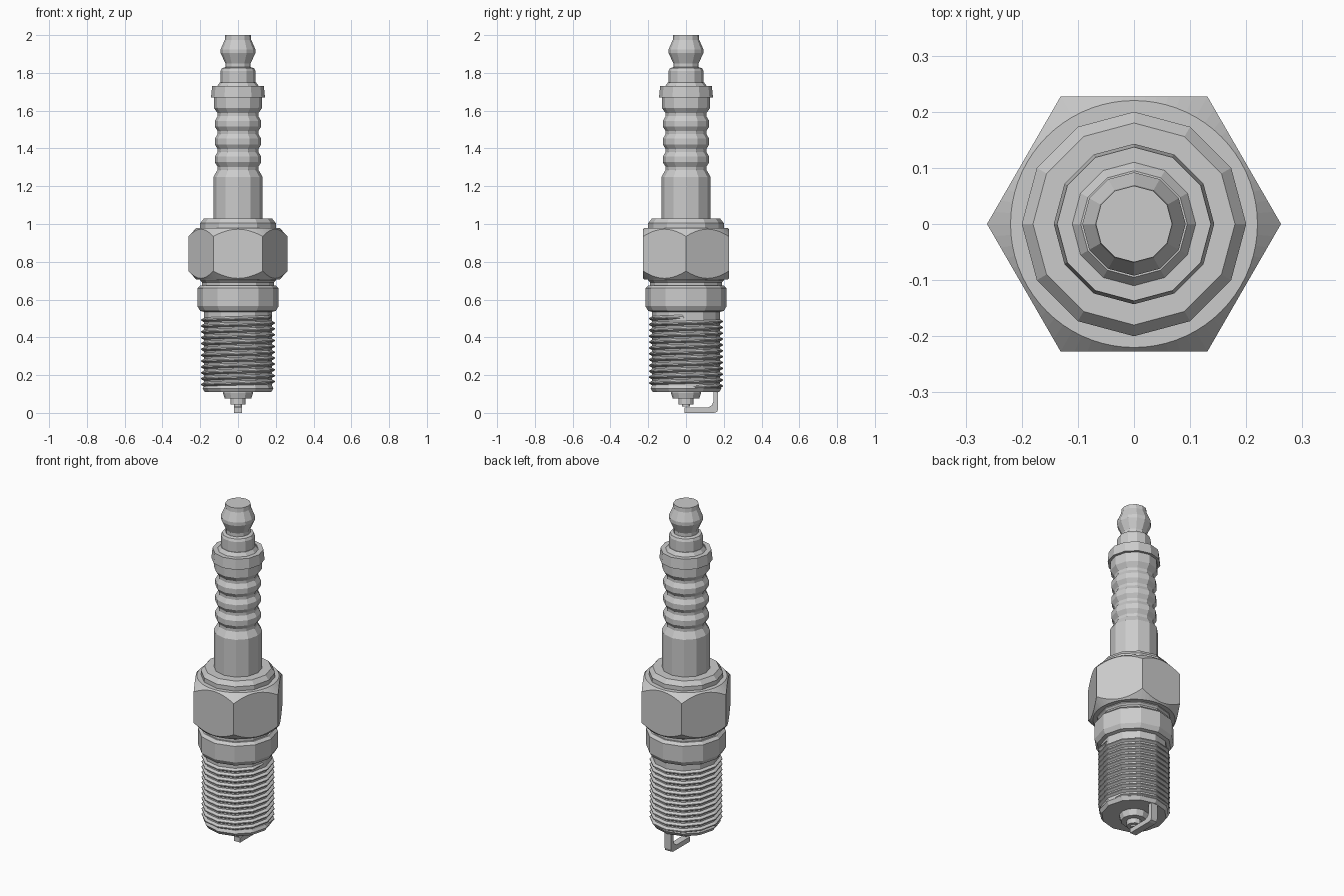
import bpy, bmesh
from math import sin, cos, pi

if "Cube" in bpy.data.objects:
    bpy.data.objects.remove(bpy.data.objects["Cube"])


def make(name, verts, faces):
    mesh = bpy.data.meshes.new(name)
    mesh.from_pydata(verts, [], faces)
    bm = bmesh.new()
    bm.from_mesh(mesh)
    bmesh.ops.recalc_face_normals(bm, faces=bm.faces)
    bm.to_mesh(mesh)
    bm.free()
    ob = bpy.data.objects.new(name, mesh)
    bpy.context.collection.objects.link(ob)
    return ob


def lathe(name, profile, n=12):
    """Closed turned solid from (radius, z) points, bottom to top."""
    verts = [(r * cos(2 * pi * k / n), r * sin(2 * pi * k / n), z)
             for r, z in profile for k in range(n)]
    faces = [(j * n + k, j * n + (k + 1) % n, (j + 1) * n + (k + 1) % n, (j + 1) * n + k)
             for j in range(len(profile) - 1) for k in range(n)]
    last = (len(profile) - 1) * n
    faces += [tuple(range(n))[::-1], tuple(range(last, last + n))]
    return make(name, verts, faces)


# Centre electrode and insulator nose
lathe("centre_electrode", [(.02, .035), (.02, .09)])
lathe("nose_tip", [(.04, .045), (.04, .09)])
lathe("insulator_nose", [(.07, .075), (.08, .105), (.08, .13)])

# Threaded shank core with seat ring and neck
lathe("metal_shell", [(.175, .11), (.188, .13), (.18, .145), (.18, .535), (.2, .54),
                      (.215, .565), (.215, .66), (.2, .675), (.19, .675), (.19, .69),
                      (.2, .70), (.2, .73)])

# Helical thread wound round the core
turns, pitch, n = 12, .031, 12
verts, faces = [], []
steps = turns * n
for i in range(steps + 1):
    a, z = 2 * pi * i / n, .135 + pitch * i / n
    crest = .178 if i in (0, steps) else .195
    for r, dz in ((.176, -.014), (crest, -.003), (crest, .003), (.176, .014)):
        verts.append((r * cos(a), r * sin(a), z + dz))
for i in range(steps):
    for k in range(4):
        a, b = i * 4 + k, i * 4 + (k + 1) % 4
        faces.append((a, b, b + 4, a + 4))
faces += [(3, 2, 1, 0), tuple(steps * 4 + k for k in range(4))]
make("thread", verts, faces)

# Hexagon nut, corners chamfered by a turned cutter
nut = lathe("hex_nut", [(.262, .70), (.262, .985)], 6)
cutter = lathe("chamfer_cutter", [(.22, .705), (.275, .765), (.275, .92), (.22, .98)], 72)
cutter.hide_render = True
cutter.hide_viewport = True
mod = nut.modifiers.new("chamfer", "BOOLEAN")
mod.operation, mod.solver, mod.object = "INTERSECT", "EXACT", cutter

# Collar above the nut
lathe("shell_collar", [(.2, .96), (.2, 1.005), (.18, 1.03), (.14, 1.03)])

# Ribbed ceramic insulator with flange
ribs = []
for i in range(4):
    z = 1.295 + .0945 * i
    ribs += [(.108, z - .008), (.108, z + .008)]
    if i < 3:
        ribs += [(.123, z + .032), (.123, z + .062)]
lathe("insulator", [(.13, 1.0), (.13, 1.25), ] + ribs +
      [(.128, 1.615), (.128, 1.67), (.143, 1.67), (.137, 1.73), (.11, 1.73), (.095, 1.75)])

# Terminal post
lathe("terminal", [(.092, 1.74), (.092, 1.81), (.085, 1.825), (.067, 1.83), (.067, 1.85),
                   (.092, 1.905), (.092, 1.925), (.07, 1.975), (.068, 2.0)])

# Bent ground electrode: side profile in y, z extruded across x
side = [(-.008, 0), (.15, 0), (.165, .006), (.17, .02), (.17, .13), (.145, .13),
        (.145, .06), (.137, .04), (.115, .028), (-.008, .028)]
m = len(side)
make("ground_electrode", [(x, y, z) for x in (-.02, .02) for y, z in side],
     [tuple(range(m))[::-1], tuple(range(m, 2 * m))] +
     [(k, (k + 1) % m, (k + 1) % m + m, k + m) for k in range(m)])
